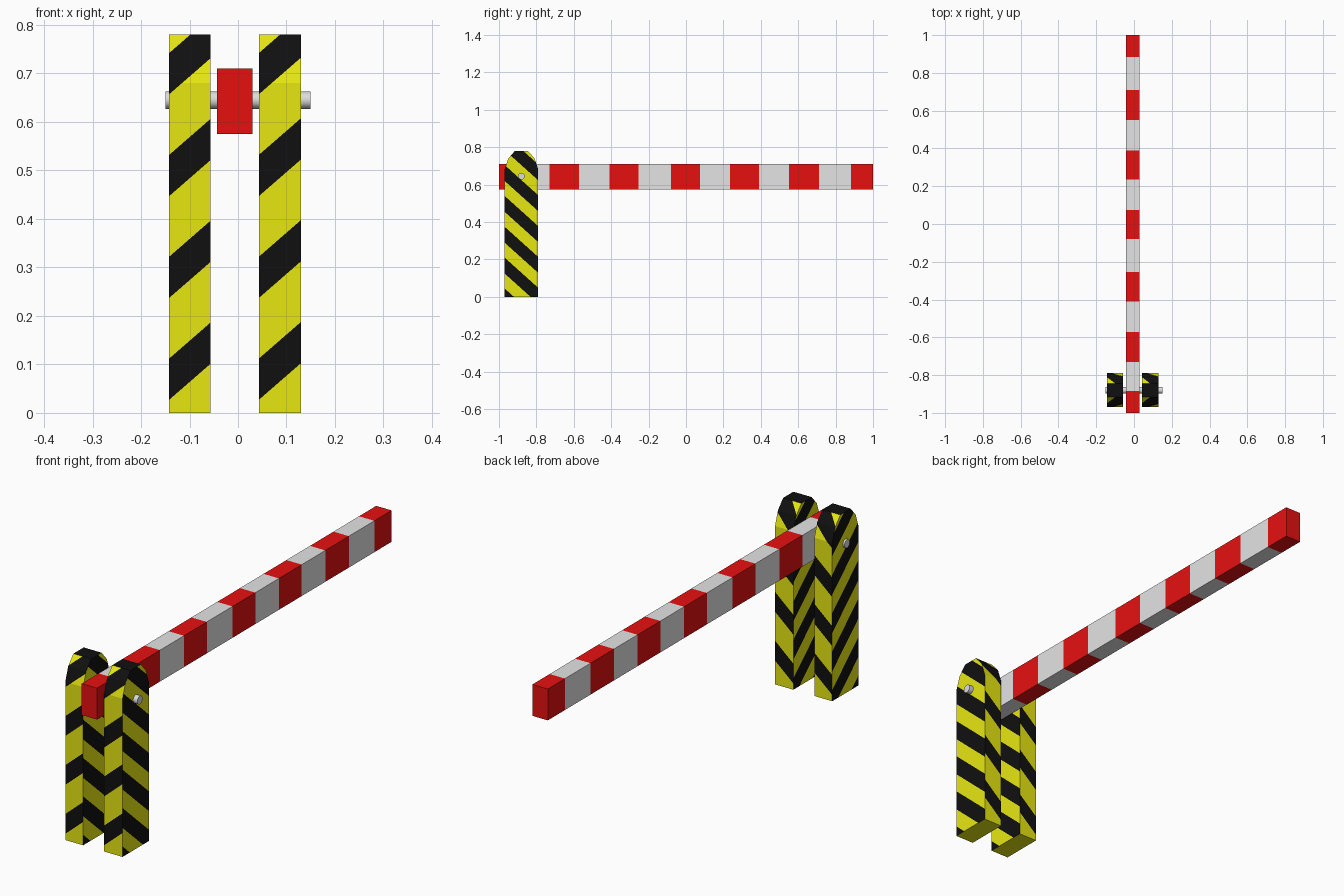
import bpy, bmesh, math
from mathutils import Vector

if "Cube" in bpy.data.objects:
    bpy.data.objects.remove(bpy.data.objects["Cube"])


def material(name, rgb):
    m = bpy.data.materials.new(name)
    m.diffuse_color = (*rgb, 1)
    m.use_nodes = True
    m.node_tree.nodes["Principled BSDF"].inputs["Base Color"].default_value = m.diffuse_color
    return m


YELLOW = material("yellow", (0.8, 0.8, 0.006))
BLACK = material("black", (0.005, 0.005, 0.005))
RED = material("red", (0.8, 0.005, 0.005))
WHITE = material("white", (0.78, 0.78, 0.78))
STEEL = material("steel", (0.72, 0.72, 0.72))


def finish(bm, name, mats):
    bmesh.ops.recalc_face_normals(bm, faces=bm.faces)
    me = bpy.data.meshes.new(name)
    bm.to_mesh(me)
    bm.free()
    for m in mats:
        me.materials.append(m)
    ob = bpy.data.objects.new(name, me)
    bpy.context.collection.objects.link(ob)
    return ob


def prism(profile, x0, x1):
    """Extrude a y-z profile along x."""
    bm = bmesh.new()
    face = bm.faces.new([bm.verts.new((x0, y, z)) for y, z in profile])
    ext = bmesh.ops.extrude_face_region(bm, geom=[face])
    bmesh.ops.translate(bm, vec=(x1 - x0, 0, 0),
                        verts=[g for g in ext["geom"] if isinstance(g, bmesh.types.BMVert)])
    bmesh.ops.recalc_face_normals(bm, faces=bm.faces)
    return bm


def cut(bm, faces, co, no):
    geom = set(faces)
    for f in faces:
        geom.update(f.edges)
        geom.update(f.verts)
    bmesh.ops.bisect_plane(bm, geom=list(geom), plane_co=co, plane_no=no, dist=1e-5)


def is_side(f):
    return abs(f.normal.x) > 0.9


# Hazard stripes: (plane normal, period, black start, black width)
FRONT = (Vector((-0.87, 0, 1)), 0.21, 0.027, 0.085)
SIDE = (Vector((0, 0.9, 1)), 0.165, -0.04, 0.085)
POST = [(-0.97, 0), (-0.79, 0), (-0.79, 0.68), (-0.81, 0.74), (-0.845, 0.78),
        (-0.915, 0.78), (-0.95, 0.74), (-0.97, 0.68)]


def post(name, x0, x1):
    bm = prism(POST, x0, x1)
    origin = Vector((x0, -0.97, 0))
    for side, (no, period, start, width) in ((False, FRONT), (True, SIDE)):
        for k in range(-1, 7):
            for d in (start + k * period, start + k * period + width):
                faces = [f for f in bm.faces if is_side(f) == side and abs(f.normal.z) < 0.95]
                cut(bm, faces, origin + Vector((0, 0, d)), no)
    bm.normal_update()
    for f in bm.faces:
        no, period, start, width = SIDE if is_side(f) else FRONT
        d = (f.calc_center_median() - origin).dot(no) - start
        black = d % period < width
        if abs(f.normal.z) > 0.95:          # cap black, underside yellow
            black = f.normal.z > 0
        f.material_index = int(black)
    return finish(bm, name, [YELLOW, BLACK])


post("left_post", -0.142, -0.057)
post("right_post", 0.043, 0.13)

# Barrier arm with alternating bands along y
bm = prism([(-1, 0.575), (1, 0.575), (1, 0.71), (-1, 0.71)], -0.043, 0.03)
bounds = [-0.885, -0.73, -0.572, -0.41, -0.255, -0.08, 0.075, 0.235, 0.39, 0.55, 0.71, 0.883]
for y in bounds:
    cut(bm, list(bm.faces), (0, y, 0), (0, 1, 0))
for f in bm.faces:
    y = f.calc_center_median().y
    f.material_index = sum(y > b for b in bounds) % 2
finish(bm, "barrier_arm", [RED, WHITE])

# Pivot rod through both posts
bpy.ops.mesh.primitive_cylinder_add(vertices=16, radius=0.018, depth=0.3,
                                    location=(0, -0.88, 0.645), rotation=(0, math.pi / 2, 0))
rod = bpy.context.object
rod.name = "pivot_rod"
rod.data.materials.append(STEEL)
bpy.ops.object.shade_smooth_by_angle()
